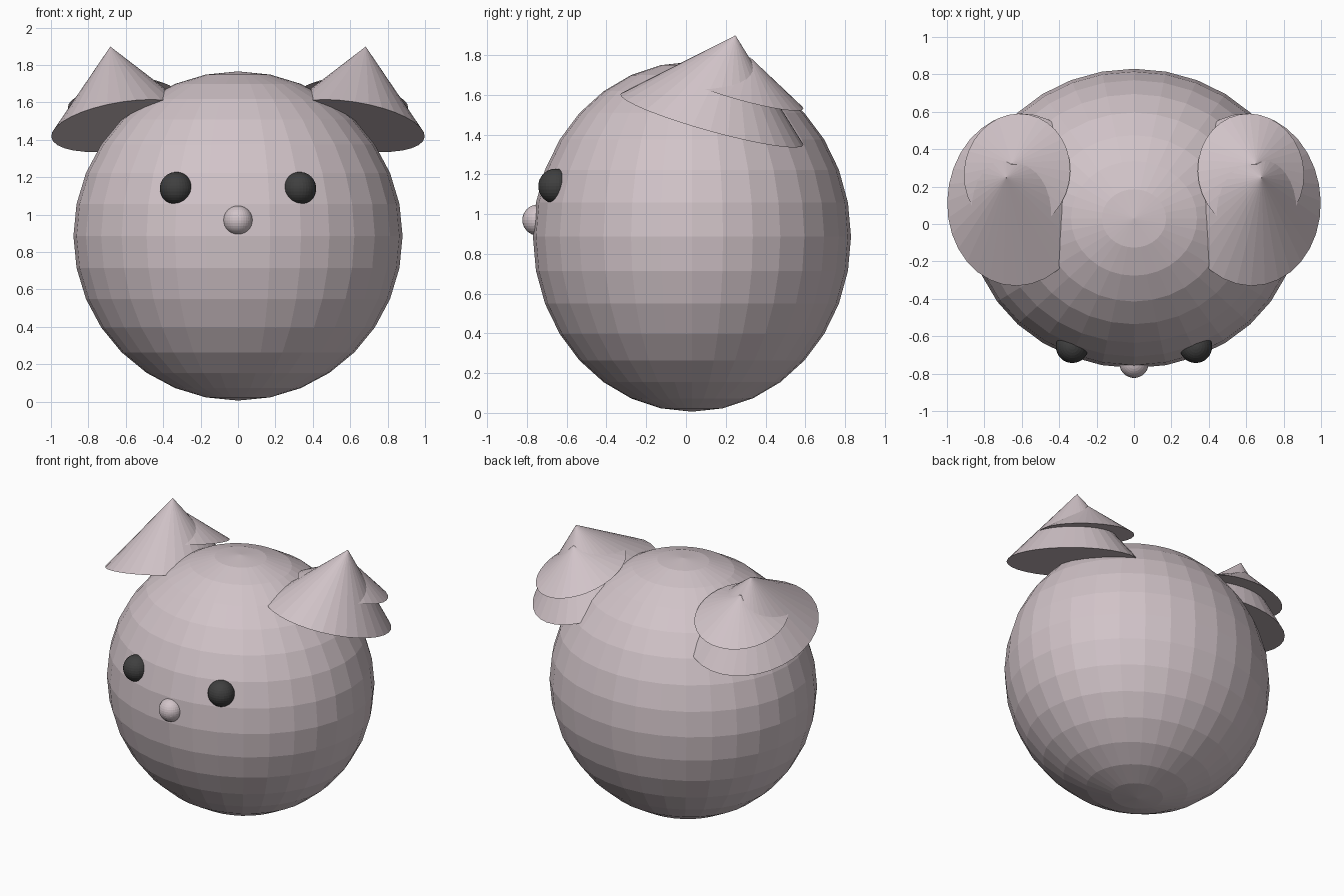
import bpy
from mathutils import Vector

cube = bpy.data.objects.get("Cube")
if cube:
    bpy.data.objects.remove(cube, do_unlink=True)


def make_material(name, color):
    mat = bpy.data.materials.new(name)
    mat.use_nodes = True
    mat.diffuse_color = color
    mat.node_tree.nodes["Principled BSDF"].inputs["Base Color"].default_value = color
    return mat


dusty_pink = make_material("dusty pink", (0.64, 0.55, 0.58, 1))
charcoal = make_material("charcoal", (0.05, 0.05, 0.05, 1))


def ball(name, center, scale, mat, segments=32, rings=16):
    bpy.ops.mesh.primitive_uv_sphere_add(segments=segments, ring_count=rings,
                                         radius=1, location=center)
    obj = bpy.context.object
    obj.name = name
    obj.scale = scale
    obj.data.materials.append(mat)
    return obj


def ear_cone(name, side, base, radii, height):
    """Elliptical cone whose base centre and outward, backward lean are given."""
    axis = Vector((0.16 * side, 0.28, 1)).normalized()
    center = Vector((base[0] * side, base[1], base[2])) + axis * height / 2
    bpy.ops.mesh.primitive_cone_add(vertices=32, radius1=1, depth=height, location=center)
    obj = bpy.context.object
    obj.name = name
    obj.scale = (radii[0], radii[1], 1)
    obj.rotation_mode = 'QUATERNION'
    obj.rotation_quaternion = Vector((0, 0, 1)).rotation_difference(axis)
    obj.data.materials.append(dusty_pink)


# Round faceted body and nose
ball("body", (0, 0.03, 0.886), (0.88, 0.80, 0.88), dusty_pink)
ball("nose", (0, -0.745, 0.97), (0.078, 0.078, 0.078), dusty_pink)

# Eyes and double-layered ears, one pair per side
for label, side in (("left", 1), ("right", -1)):
    ball(label + "_eye", (0.33 * side, -0.655, 1.14), (0.088, 0.088, 0.088), charcoal)
    ear_cone(label + "_ear_outer", side, (0.615, 0.13, 1.475), (0.388, 0.478), 0.445)
    ear_cone(label + "_ear_inner", side, (0.625, 0.275, 1.617), (0.288, 0.327), 0.18)
